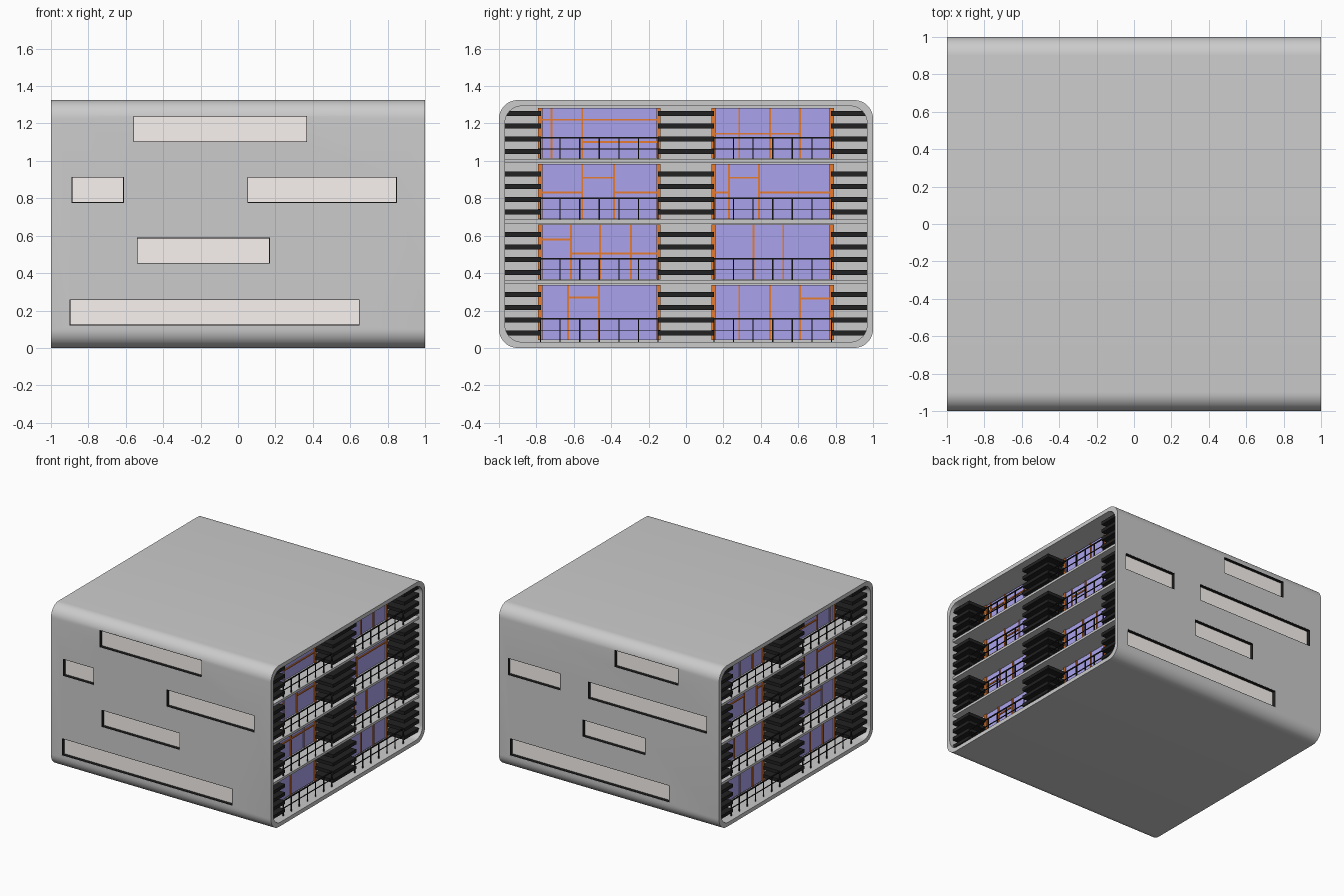
import bpy, bmesh, math

if "Cube" in bpy.data.objects:
    bpy.data.objects.remove(bpy.data.objects["Cube"])


def material(name, col):
    m = bpy.data.materials.new(name)
    m.diffuse_color = (*col, 1)
    m.use_nodes = True
    m.node_tree.nodes["Principled BSDF"].inputs["Base Color"].default_value = m.diffuse_color
    return m


DARK = material("dark_metal", (0.015, 0.015, 0.015))
ORANGE = material("orange_timber", (0.8, 0.2, 0.03))
GLASS = material("violet_glass", (0.4, 0.37, 0.85))
PANE = material("pale_pane", (0.95, 0.9, 0.87))


def make(name, bm, mat=None):
    bmesh.ops.recalc_face_normals(bm, faces=bm.faces)
    me = bpy.data.meshes.new(name)
    bm.to_mesh(me)
    bm.free()
    ob = bpy.data.objects.new(name, me)
    bpy.context.collection.objects.link(ob)
    if mat:
        me.materials.append(mat)
    return ob


def boxes(name, items, mat=None, both_ends=False):
    """One object from (x0, x1, y0, y1, z0, z1) boxes, optionally mirrored to the -x end."""
    bm = bmesh.new()
    items = list(items)
    if both_ends:
        items += [(-b[1], -b[0], *b[2:]) for b in items]
    for x0, x1, y0, y1, z0, z1 in items:
        vs = bmesh.ops.create_cube(bm, size=1)["verts"]
        for v in vs:
            v.co = ((x0 + x1) / 2 + v.co.x * (x1 - x0),
                    (y0 + y1) / 2 + v.co.y * (y1 - y0),
                    (z0 + z1) / 2 + v.co.z * (z1 - z0))
    return make(name, bm, mat)


# Rounded outer shell, open at both ends
H, T, SEG = 1.325, 0.032, 10


def ring(bm, x, inset, r):
    out = []
    for k, (sy, sz) in enumerate([(1, 1), (-1, 1), (-1, -1), (1, -1)]):
        cy, cz = sy * (1 - inset - r), H / 2 + sz * (H / 2 - inset - r)
        for i in range(SEG + 1):
            a = math.pi / 2 * (k + i / SEG)
            out.append(bm.verts.new((x, cy + r * math.cos(a), cz + r * math.sin(a))))
    return out


bm = bmesh.new()
rings = [ring(bm, -1, 0, 0.1), ring(bm, 1, 0, 0.1), ring(bm, 1, T, 0.09), ring(bm, -1, T, 0.09)]
n = len(rings[0])
for a, b in zip(rings, rings[1:] + rings[:1]):
    for i in range(n):
        j = (i + 1) % n
        bm.faces.new((a[i], a[j], b[j], b[i]))
shell = make("outer_shell", bm)

# Strip windows: side, x range, row bottom
WINDOWS = [(-1, -0.90, 0.65, 0.12), (-1, -0.54, 0.17, 0.45), (-1, -0.89, -0.61, 0.775),
           (-1, 0.05, 0.85, 0.775), (-1, -0.56, 0.37, 1.10),
           (1, -0.55, 0.90, 0.12), (1, -0.33, 0.24, 0.45), (1, 0.44, 0.92, 0.775),
           (1, -0.89, 0.19, 0.775), (1, -0.63, -0.05, 1.10)]
WH, LINE = 0.14, 0.004


def yr(s, a, b):
    return (a, b) if s > 0 else (-b, -a)


cutter = boxes("window_cutter", [(x0, x1, *yr(s, 0.9, 1.1), z, z + WH) for s, x0, x1, z in WINDOWS])
cutter.hide_render = True
cutter.hide_viewport = False
mod = shell.modifiers.new("windows", 'BOOLEAN')
mod.operation, mod.solver, mod.object = 'DIFFERENCE', 'EXACT', cutter
bpy.context.view_layer.objects.active = shell
shell.select_set(True)
bpy.ops.object.modifier_apply(modifier=mod.name)
bpy.data.objects.remove(cutter)
bpy.ops.object.shade_smooth_by_angle(angle=math.radians(30))

boxes("window_panes", [(x0, x1, *yr(s, 0.968, 0.974), z, z + WH) for s, x0, x1, z in WINDOWS], PANE)
reveals = []
for s, x0, x1, z in WINDOWS:
    y = yr(s, 0.968, 0.999)
    reveals += [(x0, x0 + LINE, *y, z, z + WH), (x1 - LINE, x1, *y, z, z + WH),
                (x0, x1, *y, z, z + LINE), (x0, x1, *y, z + WH - LINE, z + WH)]
boxes("window_reveals", reveals, DARK)

# Floor slabs and recessed end walls
BASE = [0.03 + 0.323 * i for i in range(4)]
boxes("floor_slabs", [(-0.97, 0.97, -0.967, 0.967, b - 0.01, b + 0.01) for b in BASE[1:]])
boxes("end_walls", [(0.775, 0.79, -0.967, 0.967, 0.03, 1.295)], None, True)

# Stacked dark slats around the piers
PIERS = [(-0.967, -0.775), (-0.15, 0.15), (0.775, 0.967)]
boxes("pier_slats", [(0.79, 0.97, a, c, b + 0.037 + 0.068 * k, b + 0.064 + 0.068 * k)
                     for b in BASE for a, c in PIERS for k in range(4)], DARK, True)

# Glazed bays with jambs, and balcony railings
BAYS = [(-0.79, -0.137), (0.137, 0.79)]
glass, frames, rails = [], [], []
for b in BASE:
    z0, z1 = b + 0.013, min(b + 0.307, 1.284)
    for a, c in BAYS:
        glass.append((0.785, 0.8, a, c, z0, z1))
        frames += [(0.785, 0.81, a, a + 0.022, z0, z1), (0.785, 0.81, c - 0.022, c, z0, z1)]
        for zr, t in ((b + 0.065, 0.002), (b + 0.125, 0.004)):
            rails.append((0.952, 0.96, a, c, zr - t, zr + t))
        for k in range(7):
            y = a + 0.012 + (c - a - 0.024) * k / 6
            rails.append((0.952, 0.96, y - 0.003, y + 0.003, b, b + 0.125))
boxes("bay_glass", glass, GLASS, True)
boxes("balcony_railings", rails, DARK, True)

# Irregular mullions: (floor, y, z0, z1) uprights and (floor, z, y0, y1) transoms
UPRIGHTS = [(0, (-0.63, -0.465, 0.285, 0.45, 0.61)), (1, (-0.615, -0.46, -0.295, 0.36, 0.52)),
            (2, (-0.555, -0.385, 0.23, 0.39)), (3, (-0.72, -0.555, 0.285, 0.45, 0.61))]
TRANSOMS = [(0.27, -0.63, -0.465), (0.265, 0.61, 0.785), (0.58, -0.785, -0.615),
            (0.505, -0.615, -0.14), (0.83, -0.785, -0.555), (0.83, -0.385, -0.14),
            (0.91, -0.555, -0.385), (0.83, 0.14, 0.23), (0.83, 0.39, 0.785),
            (0.91, 0.23, 0.39), (1.22, -0.785, -0.14), (1.1, -0.555, -0.14), (1.145, 0.14, 0.61)]
for f, ys in UPRIGHTS:
    for y in ys:
        frames.append((0.785, 0.808, y - 0.005, y + 0.005, BASE[f] + 0.013, min(BASE[f] + 0.307, 1.284)))
for z, y0, y1 in TRANSOMS:
    frames.append((0.785, 0.808, y0, y1, z - 0.005, z + 0.005))
boxes("bay_mullions", frames, ORANGE, True)
